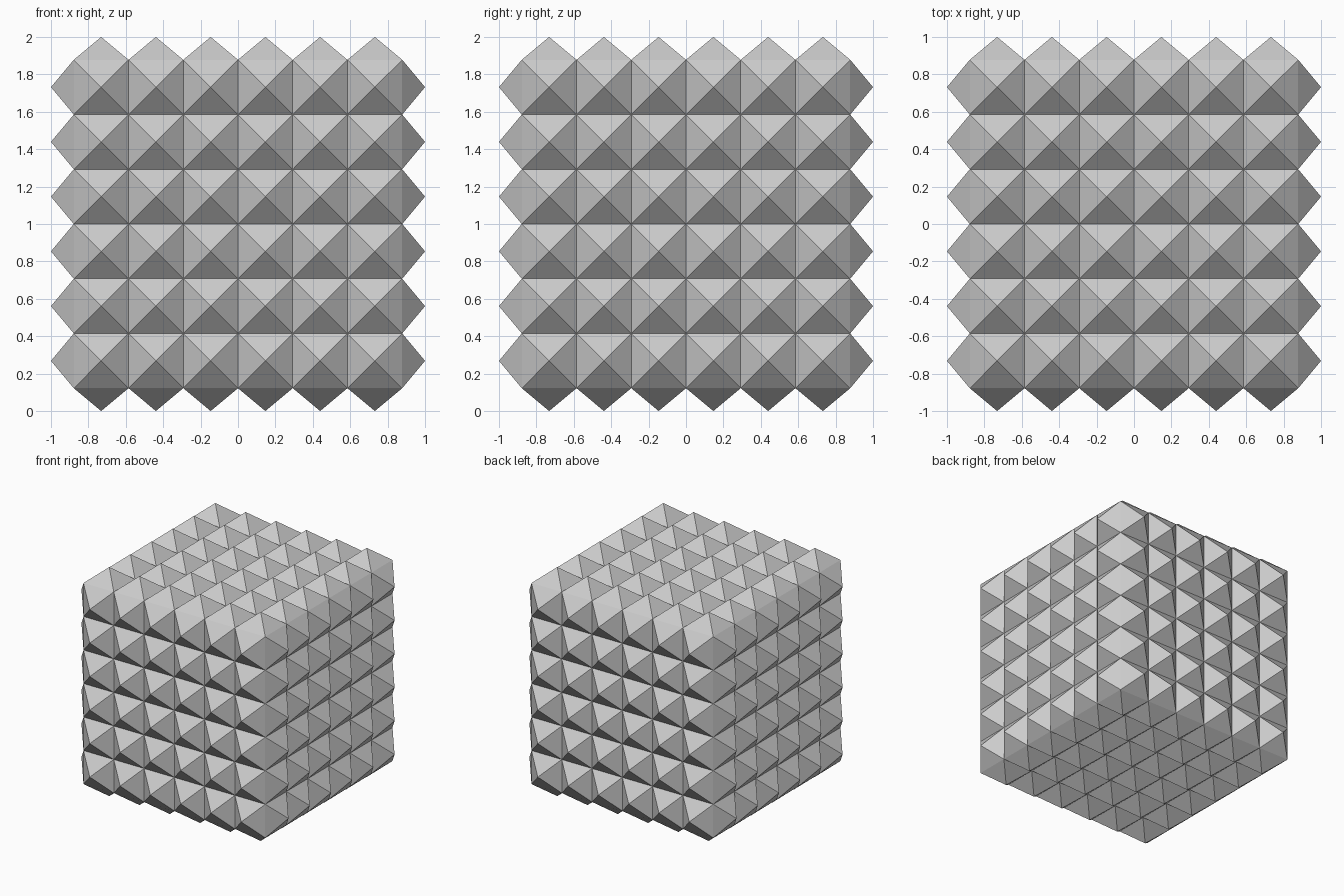
import bpy, bmesh
from mathutils import Matrix

if "Cube" in bpy.data.objects:
    bpy.data.objects.remove(bpy.data.objects["Cube"])

HALF = 0.878      # half width of the core cube
SPIKE = 0.122     # pyramid height
CELLS = 6         # studs along each edge

# Studded cube: gridded cube with every cell raised to a pyramid
bm = bmesh.new()
bmesh.ops.create_cube(bm, size=2 * HALF, matrix=Matrix.Translation((0, 0, 1)))
bmesh.ops.subdivide_edges(bm, edges=bm.edges[:], cuts=CELLS - 1, use_grid_fill=True)
bm.normal_update()
bmesh.ops.poke(bm, faces=bm.faces[:], offset=SPIKE, use_relative_offset=False)
bm.normal_update()

mesh = bpy.data.meshes.new("studded_cube")
bm.to_mesh(mesh)
bm.free()
cube = bpy.data.objects.new("studded_cube", mesh)
bpy.context.collection.objects.link(cube)
